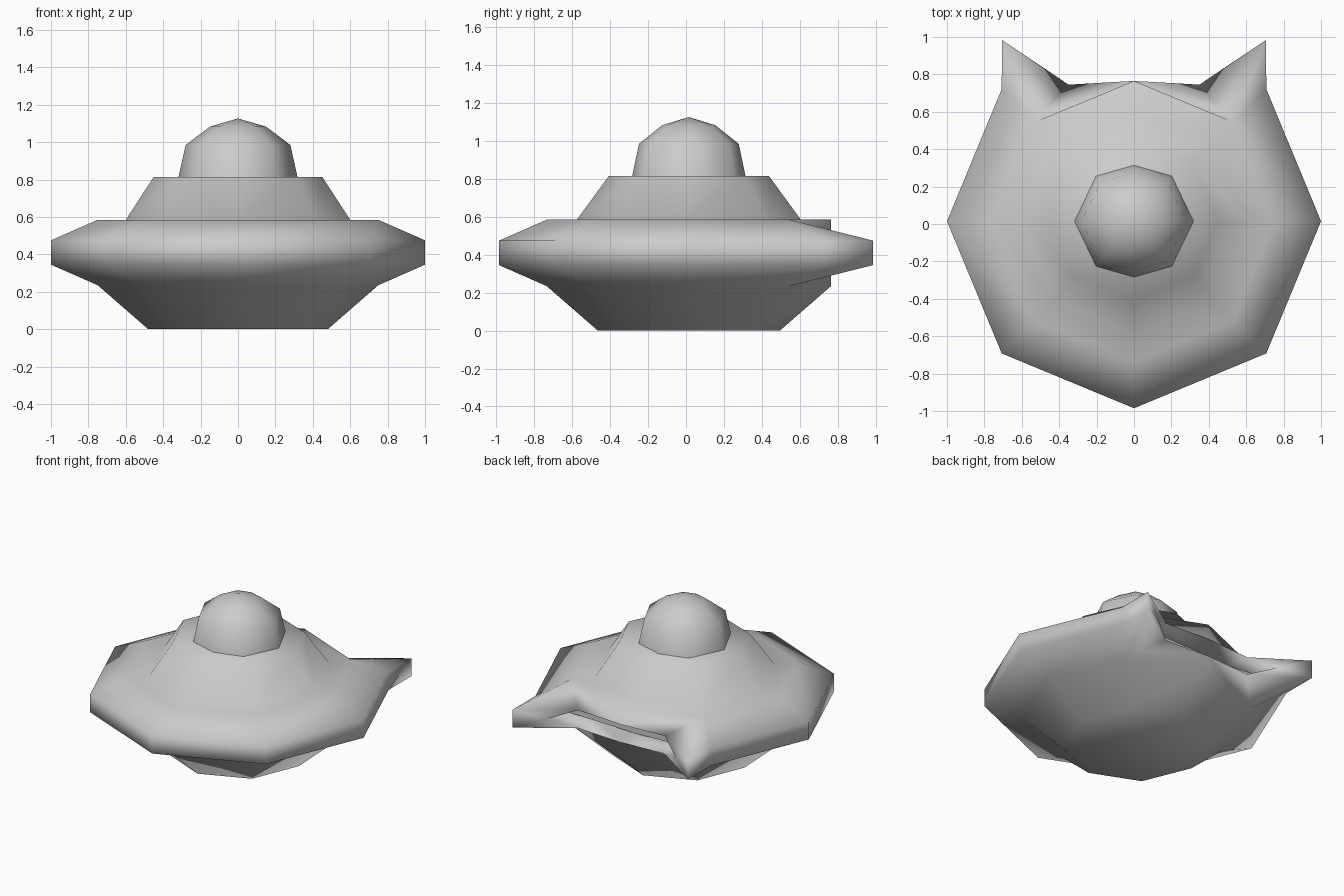
import bpy, bmesh, math
from mathutils import Vector

if "Cube" in bpy.data.objects:
    bpy.data.objects.remove(bpy.data.objects["Cube"])

CY = 0.015          # centre of the round parts
N = 8


def ring(bm, r, z, sy=1.0):
    return [bm.verts.new((r * math.cos(k * math.tau / N),
                          CY + sy * r * math.sin(k * math.tau / N), z)) for k in range(N)]


def bridge(bm, a, b, skip=()):
    for k in range(N):
        if k not in skip:
            j = (k + 1) % N
            bm.faces.new((a[k], a[j], b[j], b[k]))


def finish(bm, name, angle):
    bmesh.ops.recalc_face_normals(bm, faces=bm.faces)
    me = bpy.data.meshes.new(name)
    bm.to_mesh(me)
    bm.free()
    ob = bpy.data.objects.new(name, me)
    bpy.context.collection.objects.link(ob)
    bpy.ops.object.select_all(action='DESELECT')
    ob.select_set(True)
    bpy.context.view_layer.objects.active = ob
    bpy.ops.object.shade_smooth_by_angle(angle=math.radians(angle))
    return ob


# Saucer hull: eight-sided rings, left open at the back of the rim
bm = bmesh.new()
profile = [(0.48, 0.0, 1), (0.75, 0.235, 1), (1.0, 0.345, 1), (1.0, 0.475, 1),
           (0.75, 0.585, 1), (0.60, 0.585, 0.985), (0.45, 0.815, 0.94)]
rings = [ring(bm, *p) for p in profile]
for i in range(len(rings) - 1):
    bridge(bm, rings[i], rings[i + 1], skip=(1, 2) if 1 <= i <= 3 else ())
bm.faces.new(rings[0])
bm.faces.new(rings[-1])

# Rear of the rim: pulled in at the middle, with two pointed tail fins
for lev in (2, 3):
    rings[lev][2].co.y = 0.765
lips, ends = {}, {}
for s, k in ((1, 1), (-1, 3)):
    end = ends[s] = bm.verts.new((s * 0.52, 0.86, 0.41))
    tips = {}
    for lev, outer in ((2, 1), (3, 4)):
        z = profile[lev][1]
        tip = tips[lev] = bm.verts.new((s * 0.707, 0.985, z))
        lip = lips[s, lev] = bm.verts.new((s * 0.35, 0.745, z))
        corner = rings[outer][k]
        bm.faces.new((corner, rings[lev][k], tip))
        bm.faces.new((corner, tip, lip))
        bm.faces.new((corner, lip, rings[lev][2], rings[outer][2]))
        bm.faces.new((tip, lip, end))
    bm.faces.new((rings[2][k], rings[3][k], tips[3], tips[2]))
    bm.faces.new((tips[2], tips[3], end))

# Recessed exhaust slot between the fins
edge = [lips[1, 3], rings[3][2], lips[-1, 3], ends[-1],
        lips[-1, 2], rings[2][2], lips[1, 2], ends[1]]
inner = [bm.verts.new(Vector((v.co.x * 0.9, v.co.y - 0.17, v.co.z))) for v in edge]
bridge(bm, edge, inner)
mid_top, mid_low = inner[1], inner[5]
bm.faces.new((inner[0], mid_top, mid_low, inner[6], inner[7]))
bm.faces.new((mid_top, inner[2], inner[3], inner[4], mid_low))
finish(bm, "saucer_hull", 75)

# Cockpit dome: faceted rings closed at the apex
bm = bmesh.new()
prev = None
for r, z in ((0.318, 0.815), (0.28, 0.985), (0.15, 1.083)):
    cur = ring(bm, r, z, 0.94)
    for k in (1, 3, 5, 7):
        cur[k].co.x *= 0.9
        cur[k].co.y = CY + (cur[k].co.y - CY) * 1.14
    if prev:
        bridge(bm, prev, cur)
    prev = cur
apex = bm.verts.new((0, CY, 1.127))
for k in range(N):
    bm.faces.new((prev[k], prev[(k + 1) % N], apex))
finish(bm, "cockpit_dome", 75)
